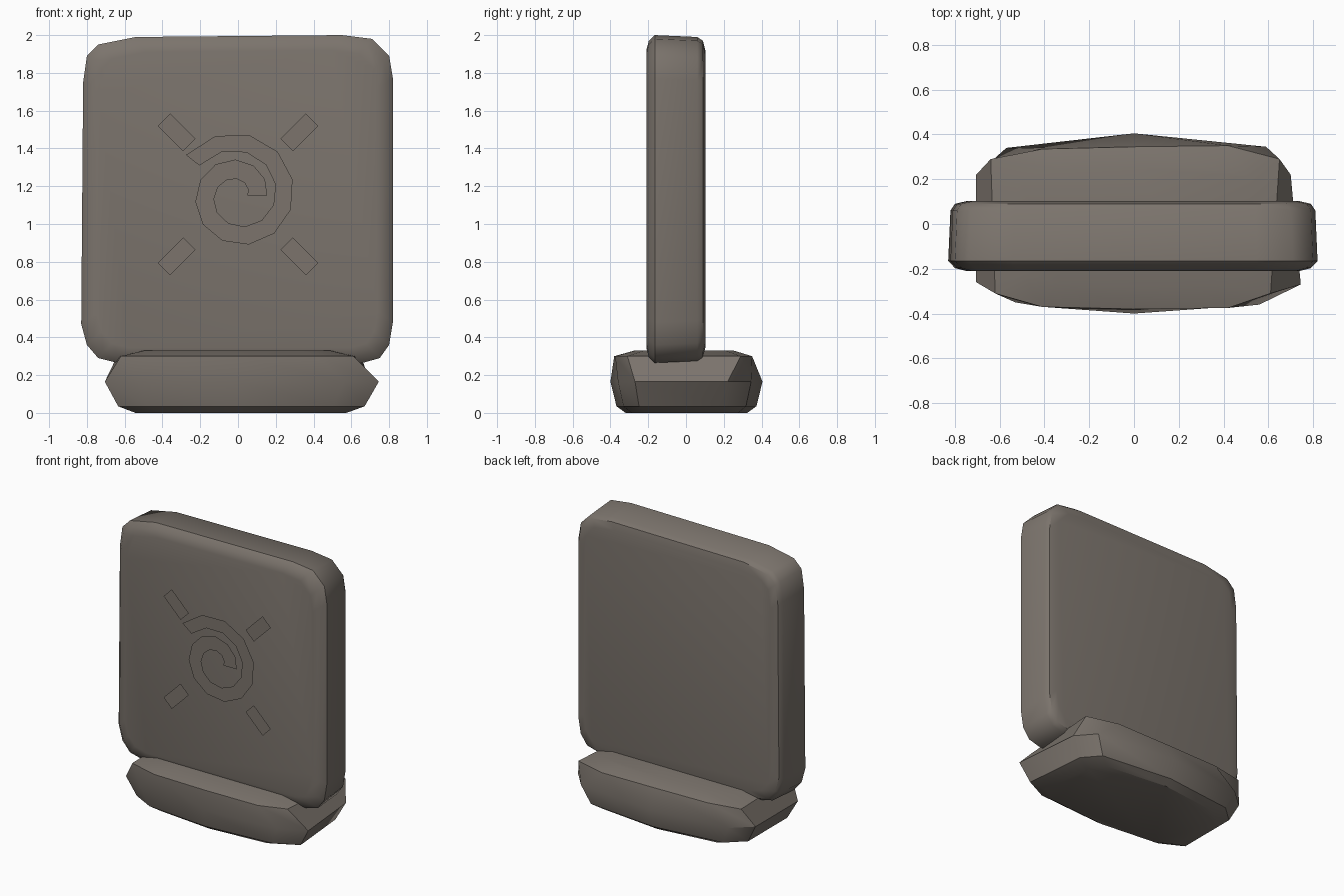
import bpy
import bmesh
import math
from mathutils import Vector

default_cube = bpy.data.objects.get("Cube")
if default_cube:
    bpy.data.objects.remove(default_cube, do_unlink=True)


def make_material(name, colour):
    material = bpy.data.materials.new(name)
    material.use_nodes = True
    material.diffuse_color = colour
    material.node_tree.nodes["Principled BSDF"].inputs["Base Color"].default_value = colour
    return material


stone = make_material("warm grey stone", (0.2, 0.175, 0.152, 1))


def finish(bm, name, smooth_angle=None):
    """Turn a bmesh into a named stone object."""
    mesh = bpy.data.meshes.new(name)
    bm.to_mesh(mesh)
    bm.free()
    mesh.materials.append(stone)
    obj = bpy.data.objects.new(name, mesh)
    bpy.context.collection.objects.link(obj)
    if smooth_angle:
        bpy.ops.object.select_all(action="DESELECT")
        obj.select_set(True)
        bpy.context.view_layer.objects.active = obj
        bpy.ops.object.shade_smooth_by_angle(angle=math.radians(smooth_angle))
    return obj


def loft(name, rings, smooth_angle):
    """Skin a stack of matching closed rings and cap both ends."""
    bm = bmesh.new()
    loops = [[bm.verts.new(point) for point in ring] for ring in rings]
    for lower, upper in zip(loops, loops[1:]):
        for i in range(len(lower)):
            j = (i + 1) % len(lower)
            bm.faces.new((lower[i], lower[j], upper[j], upper[i]))
    bm.faces.new(loops[0])
    bm.faces.new(loops[-1])
    bmesh.ops.recalc_face_normals(bm, faces=bm.faces)
    return finish(bm, name, smooth_angle)


# Upright slab: worn rounded outline, lofted from front to back
slab_outline = [
    (-0.83, 0.47), (-0.80, 0.36), (-0.74, 0.29), (-0.64, 0.265),
    (0.66, 0.265), (0.75, 0.29), (0.80, 0.36), (0.82, 0.48),
    (0.82, 1.77), (0.80, 1.89), (0.71, 1.98), (0.55, 2.0),
    (-0.54, 1.99), (-0.74, 1.95), (-0.80, 1.89), (-0.82, 1.75),
]
slab_middle = Vector((0, 1.13))


def slab_ring(y, inset):
    ring = []
    for x, z in slab_outline:
        offset = Vector((x, z)) - slab_middle
        ring.append((offset.x * (1 - inset / 0.82), y,
                     slab_middle.y + offset.y * (1 - inset / 0.87)))
    return ring


loft("upright_slab",
     [slab_ring(y, inset) for y, inset in
      ((-0.21, 0.08), (-0.197, 0.03), (-0.165, 0), (0.06, 0.01), (0.09, 0.03), (0.102, 0.08))],
     40)

# Chipped foot block: widest at mid height, tapering above and below
foot_middle = [
    (0.745, -0.27), (0.56, -0.36), (0, -0.4), (-0.53, -0.35), (-0.705, -0.26),
    (-0.705, 0.22), (-0.57, 0.34), (0, 0.405), (0.59, 0.345), (0.70, 0.22),
]
foot_top = [
    (0.61, -0.31), (0.42, -0.375), (0, -0.38), (-0.41, -0.37), (-0.62, -0.31),
    (-0.64, 0.29), (-0.41, 0.335), (0, 0.345), (0.42, 0.35), (0.65, 0.29),
]


def foot_ring(outline, z, scale_x=1, scale_y=1):
    return [(x * scale_x, y * scale_y, z) for x, y in outline]


loft("foot_block",
     [foot_ring(foot_middle, 0, 0.77, 0.8),
      foot_ring(foot_middle, 0.035, 0.9, 0.92),
      foot_ring(foot_middle, 0.165),
      foot_ring(foot_top, 0.3),
      foot_ring(foot_top, 0.33, 0.8, 0.72)],
     35)

# Carved emblem sits just in front of the slab
EMBLEM_Y = -0.235

# Spiral band, winding clockwise towards its centre
steps = 16
spiral_centre = 1.15
bm = bmesh.new()
pairs = []
for step in range(steps + 1):
    t = step / steps
    angle = math.radians(142 - 502 * t)
    pairs.append([
        bm.verts.new((r * math.cos(angle), EMBLEM_Y, spiral_centre + r * math.sin(angle)))
        for r in (0.35 - 0.195 * t, 0.26 - 0.21 * t)])
for (outer, inner), (next_outer, next_inner) in zip(pairs, pairs[1:]):
    bm.faces.new((outer, inner, next_inner, next_outer))
finish(bm, "spiral_emblem")

# Four diagonal rays around the spiral
along, across = 0.095, 0.046
for side, side_name in ((1, "left"), (-1, "right")):
    for rise, height_name in ((1, "upper"), (-1, "lower")):
        centre = Vector((side * 0.325, EMBLEM_Y, 1.157 + rise * 0.328))
        long_axis = Vector((side, 0, rise)).normalized() * along
        short_axis = Vector((-rise, 0, side)).normalized() * across
        bm = bmesh.new()
        corners = [centre + long_axis * u + short_axis * v
                   for u, v in ((-1, -1), (1, -1), (1, 1), (-1, 1))]
        face = bm.faces.new([bm.verts.new(corner) for corner in corners])
        face.normal_update()
        if face.normal.y > 0:
            face.normal_flip()
        finish(bm, f"{height_name}_{side_name}_ray")
